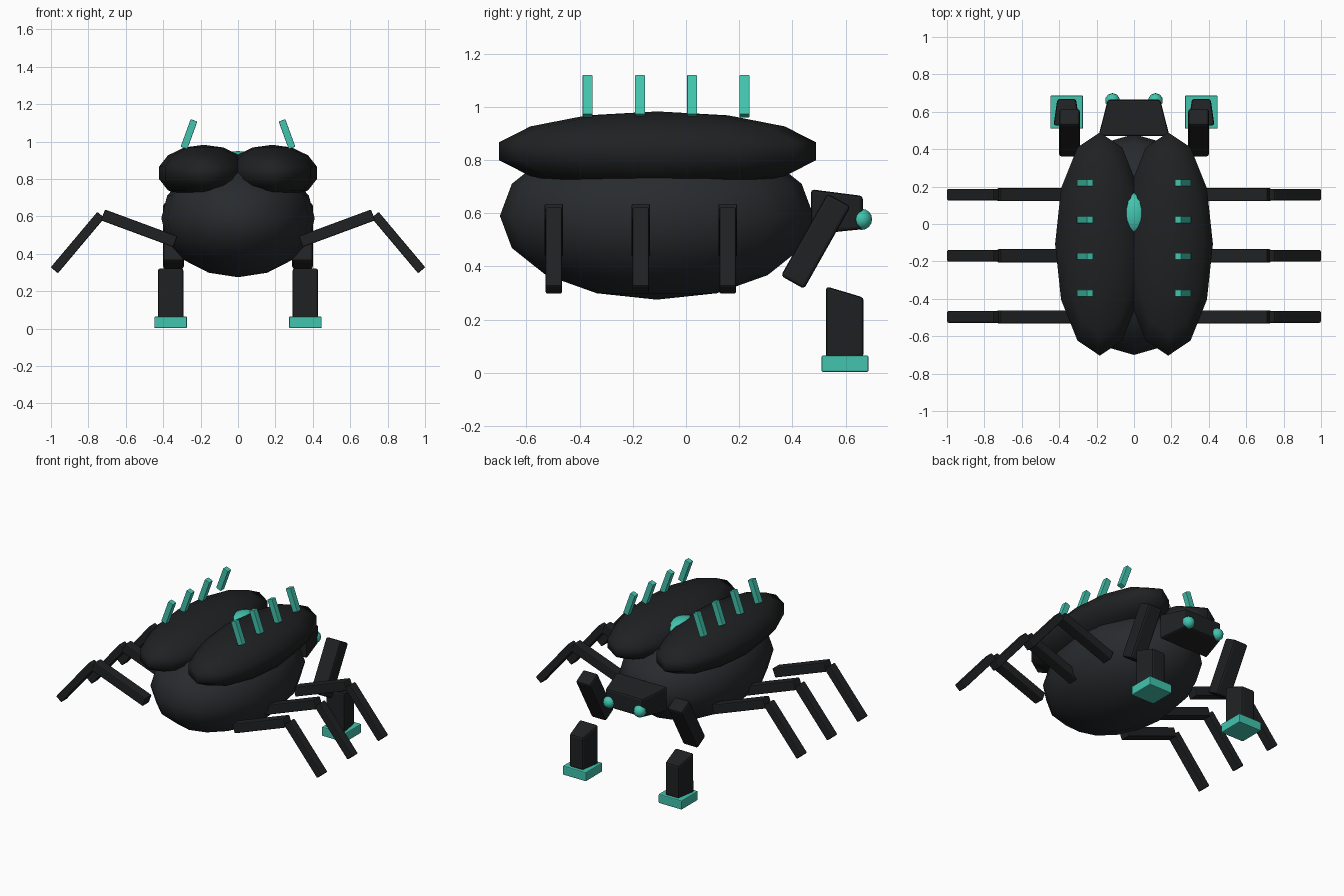
import bpy, bmesh
from math import atan2, radians
from mathutils import Matrix, Vector

if "Cube" in bpy.data.objects:
    bpy.data.objects.remove(bpy.data.objects["Cube"])


def material(name, rgb):
    m = bpy.data.materials.new(name)
    m.diffuse_color = (*rgb, 1)
    m.use_nodes = True
    m.node_tree.nodes["Principled BSDF"].inputs["Base Color"].default_value = m.diffuse_color
    return m


HULL = material("hull_grey", (0.021, 0.024, 0.027))
DARK = material("dark_shell", (0.014, 0.015, 0.016))
TEAL = material("teal", (0.055, 0.55, 0.42))


def finish(bm, name, mat, smooth):
    bmesh.ops.recalc_face_normals(bm, faces=bm.faces[:])
    me = bpy.data.meshes.new(name)
    bm.to_mesh(me)
    bm.free()
    me.materials.append(mat)
    for p in me.polygons:
        p.use_smooth = smooth
    ob = bpy.data.objects.new(name, me)
    bpy.context.collection.objects.link(ob)
    return ob


def ellipsoid(name, loc, radii, seg, rings, mat):
    bm = bmesh.new()
    bmesh.ops.create_uvsphere(
        bm, u_segments=seg, v_segments=rings, radius=1,
        matrix=Matrix.Translation(loc) @ Matrix.Diagonal((*radii, 1)))
    return finish(bm, name, mat, True)


def bevel(ob, width):
    mod = ob.modifiers.new("edge_bevel", "BEVEL")
    mod.width = width
    mod.segments = 2


def box(name, loc, size, mat, rot=None, width=0.006):
    bm = bmesh.new()
    m = Matrix.Translation(loc) @ (rot or Matrix()) @ Matrix.Diagonal((*size, 1))
    bmesh.ops.create_cube(bm, size=1, matrix=m)
    ob = finish(bm, name, mat, False)
    bevel(ob, width)
    return ob


def tapered_box(name, x, back, front, mat):
    """back and front are (y, half width, low z, high z)."""
    bm = bmesh.new()
    ends = []
    for y, w, lo, hi in (back, front):
        ends.append([bm.verts.new((x + a, y, z))
                     for a, z in ((-w, lo), (w, lo), (w, hi), (-w, hi))])
    b, f = ends
    bm.faces.new(b)
    bm.faces.new(f)
    for i in range(4):
        j = (i + 1) % 4
        bm.faces.new((b[i], b[j], f[j], f[i]))
    bevel(finish(bm, name, mat, False), 0.012)


def strut(name, a, b, y, depth, thick, s):
    """Leg segment in the xz plane, mirrored by side s."""
    a, b = Vector((a[0] * s, y, a[1])), Vector((b[0] * s, y, b[1]))
    d = b - a
    rot = Matrix.Rotation(-atan2(d.z, d.x), 4, 'Y')
    box(name, (a + b) / 2, (d.length, depth, thick), DARK, rot)


# Body, head and back gem
ellipsoid("body", (0, -0.11, 0.59), (0.41, 0.59, 0.315), 16, 8, HULL)
tapered_box("head", 0, (0.47, 0.19, 0.52, 0.69), (0.665, 0.14, 0.54, 0.665), DARK)
ellipsoid("back_gem", (0, 0.05, 0.89), (0.09, 0.12, 0.06), 12, 8, TEAL)

for s, side in ((-1, "left"), (1, "right")):
    # Wing cover and eye
    ellipsoid(f"wing_cover_{side}", (0.183 * s, -0.107, 0.833),
              (0.245, 0.612, 0.15), 12, 7, DARK)
    ellipsoid(f"eye_{side}", (0.115 * s, 0.66, 0.577), (0.04,) * 3, 10, 8, TEAL)

    # Back spikes
    for i, y in enumerate((-0.37, -0.173, 0.023, 0.22)):
        box(f"spike_{side}_{i + 1}", (0.262 * s, y, 1.04), (0.038, 0.038, 0.157),
            TEAL, Matrix.Rotation(radians(-20 * s), 4, 'Y'), 0.003)

    # Three walking legs
    for i, y in enumerate((-0.497, -0.17, 0.157)):
        strut(f"upper_leg_{side}_{i + 1}", (0.335, 0.465), (0.722, 0.608),
              y, 0.07, 0.062, s)
        strut(f"lower_leg_{side}_{i + 1}", (0.733, 0.608), (0.982, 0.312),
              y, 0.062, 0.05, s)

    # Front arm, forearm and foot pad
    arm = Vector((0, 0.175, 0.31))
    box(f"upper_arm_{side}", (0.345 * s, 0.488, 0.495), (0.11, 0.1, arm.length), DARK,
        Matrix.Rotation(-atan2(arm.y, arm.z), 4, 'X'), 0.012)
    tapered_box(f"forearm_{side}", 0.36 * s,
                (0.527, 0.07, 0.05, 0.325), (0.668, 0.05, 0.06, 0.283), DARK)
    box(f"foot_pad_{side}", (0.36 * s, 0.598, 0.034), (0.175, 0.177, 0.062), TEAL)
